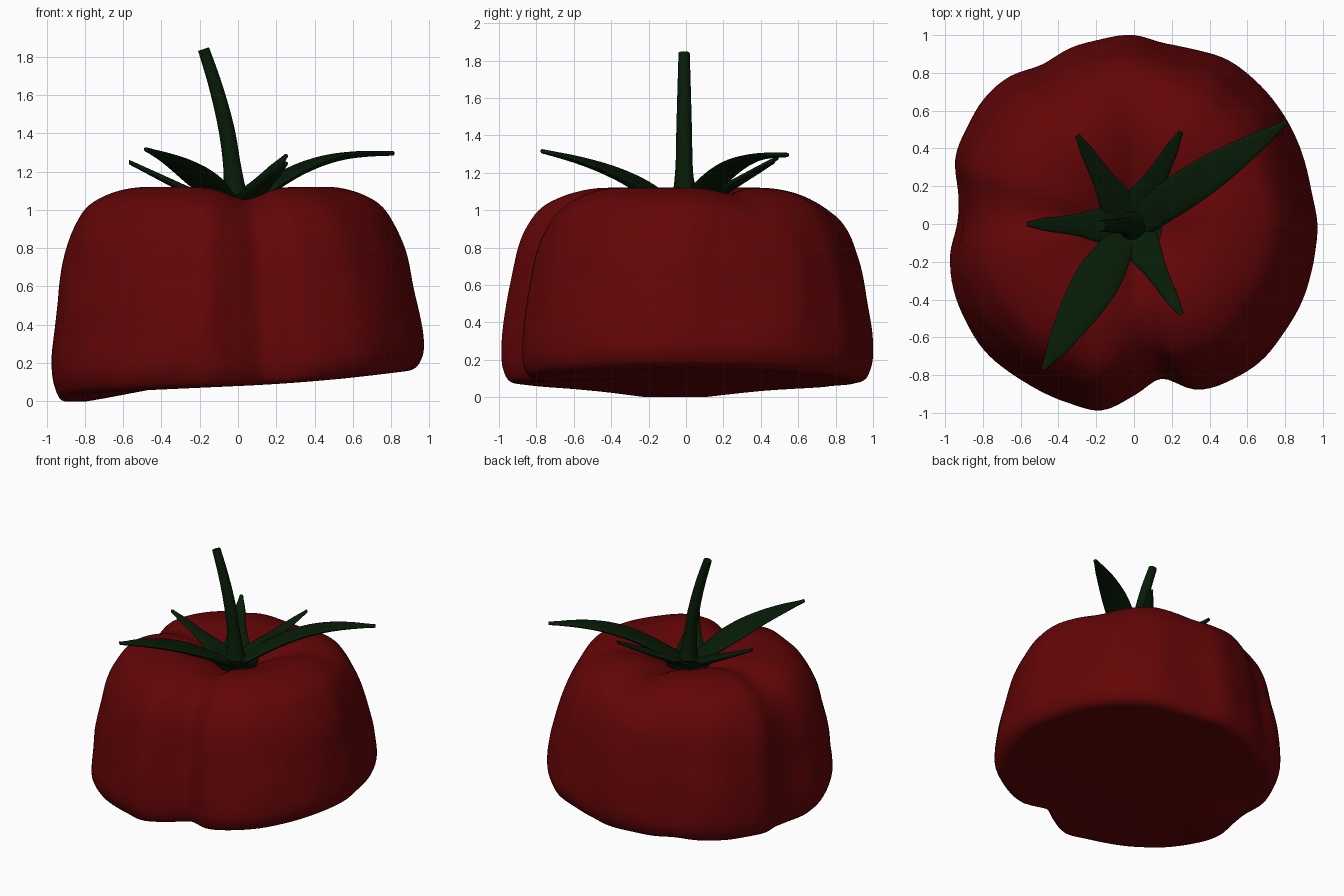
import bpy, bmesh, math
from mathutils import Vector, noise

if "Cube" in bpy.data.objects:
    bpy.data.objects.remove(bpy.data.objects["Cube"])

def material(name, rgb):
    m = bpy.data.materials.new(name)
    m.diffuse_color = (*rgb, 1)
    m.use_nodes = True
    m.node_tree.nodes["Principled BSDF"].inputs["Base Color"].default_value = m.diffuse_color
    return m

RED = material("tomato_red", (0.125, 0.0015, 0.002))
GREEN = material("leaf_green", (0.002, 0.011, 0.002))

def catmull(p, u, closed=False):
    """Smooth interpolation of a list of floats or vectors at position u."""
    n = len(p)
    i = math.floor(u)
    if not closed:
        i = min(max(i, 0), n - 2)
    f = u - i
    at = (lambda k: p[k % n]) if closed else (lambda k: p[min(max(k, 0), n - 1)])
    a, b, c, d = at(i - 1), at(i), at(i + 1), at(i + 2)
    return (b * 2 + (c - a) * f + (a * 2 - b * 5 + c * 4 - d) * f * f
            + (b * 3 - a - c * 3 + d) * f ** 3) * 0.5

def clamp(v):
    return max(0, min(1, v))

def loft(name, rings, mat, angle=60):
    """Skin closed rings of points, capping both ends."""
    bm = bmesh.new()
    vr = [[bm.verts.new(p) for p in r] for r in rings]
    n = len(vr[0])
    for a, b in zip(vr, vr[1:]):
        for j in range(n):
            k = (j + 1) % n
            bm.faces.new((a[j], a[k], b[k], b[j]))
    for r in (vr[0], vr[-1]):
        bm.faces.new(r)
    bmesh.ops.recalc_face_normals(bm, faces=bm.faces)
    me = bpy.data.meshes.new(name)
    bm.to_mesh(me)
    bm.free()
    me.materials.append(mat)
    ob = bpy.data.objects.new(name, me)
    bpy.context.collection.objects.link(ob)
    bpy.ops.object.select_all(action='DESELECT')
    ob.select_set(True)
    bpy.context.view_layer.objects.active = ob
    bpy.ops.object.shade_smooth_by_angle(angle=math.radians(angle))
    return ob

# Fruit: lobed outline (radius every 10 degrees) swept along a squat profile
outline = [.97, .95, .955, .97, .99, .99, .995, .975, .975, 1.0, .99, .99,
           .975, 1.025, 1.03, 1.025, 1.01, .945, .935, .985, 1.02, 1.035, 1.035, 1.025,
           1.01, 1.005, 1.005, .91, .83, .935, .965, .985, .985, .98, .975, .975]
profile = [Vector(p) for p in [
    (.01, .95), (.1, .98), (.2, 1.04), (.35, 1.10), (.5, 1.12), (.65, 1.095),
    (.78, 1.03), (.86, .93), (.91, .81), (.95, .62), (.98, .42), (1, .25),
    (.99, .15), (.94, .085), (.8, .085), (.4, .095), (.01, .095)]]

def bump(deg, centre, width):
    d = (deg - centre + 180) % 360 - 180
    return math.exp(-(d / width) ** 2)

rings = []
STEPS, SIDES = 80, 144
for i in range(STEPS + 1):
    s, h = catmull(profile, i / STEPS * (len(profile) - 1))
    ring = []
    for j in range(SIDES):
        deg = 360 * j / SIDES
        a = math.radians(deg)
        w = min(1, s / .6)
        r = s * (1 + (catmull(outline, deg / 10, True) - 1) * w)
        # rounder shoulders on the diagonals
        r *= 1 - .035 * math.sin(2 * a) ** 2 * clamp((h - .45) / .5) * w
        x, y = r * math.cos(a), r * math.sin(a)
        # grooves running over the shoulders
        top = clamp((h - .7) / .35) * min(1, s / .35)
        dip = (.065 * bump(deg, 277, 16) + .055 * bump(deg, 88, 16)
               + .04 * bump(deg, 175, 12) + .03 * bump(deg, 30, 14))
        z = h - dip * top
        # slanted base: high on the right, one low foot on the left
        lift = .045 * x + .05 * max(x, 0) ** 2
        lift -= .05 * math.exp(-((y + .05) / .35) ** 2) * clamp((-x - .35) / .45)
        z += lift * max(0, 1 - max(0, h - .1) / .5)
        x -= .03 * (h - .25) * min(1, s)
        k = 1 + .012 * noise.noise(Vector((x, y, z)) * 4) * w
        ring.append((x * k, y * k, max(z, 0)))
    rings.append(ring)
loft("tomato_body", rings, RED)

# Stem: tapering bent tube with a flared foot
path = [Vector(p) for p in [(-.01, -.01, .95), (-.015, -.01, 1.07), (-.03, -.01, 1.22),
                            (-.06, -.01, 1.42), (-.115, -.01, 1.64), (-.18, -.01, 1.84)]]
radii = [.11, .066, .047, .042, .036, .03]
rings = []
for i in range(31):
    u = i / 6
    c, r = catmull(path, u), catmull(radii, u)
    t = (catmull(path, min(u + .05, 5)) - catmull(path, max(u - .05, 0))).normalized()
    e1 = Vector((0, 1, 0))
    e2 = t.cross(e1)
    rings.append([c + (e1 * math.cos(q) + e2 * math.sin(q)) * r
                  for q in [math.tau * k / 20 for k in range(20)]])
loft("stem", rings, GREEN, 50)

# Sepals: pointed, arching leaves (tip position, half width, arch height)
sepals = [((.81, .54, 1.295), .10, .10), ((.25, .49, 1.28), .06, .0),
          ((-.30, .47, 1.26), .06, .0), ((-.57, 0, 1.25), .06, .0),
          ((-.48, -.77, 1.315), .12, .05), ((.25, -.48, 1.24), .06, .0)]
for n, (tip, hw, arch) in enumerate(sepals):
    root, tip = Vector((-.02, -.01, .98)), Vector(tip)
    span = tip - root
    side = Vector((-span.y, span.x, 0)).normalized()
    wid = [.09, .095, hw, hw * .95, hw * .75, hw * .48, .014]
    if hw < .08:
        wid = [.10, .10, .085, .06, .046, .034, .013]
    rings = []
    for i in range(29):
        t = i / 28
        c = root + span * t + Vector((0, 0, arch * math.sin(math.pi * t)))
        w = catmull(wid, t * 6)
        th = .034 * (1 - .65 * t)
        # curled lens cross-section
        rings.append([c + side * (w * math.cos(q))
                      + Vector((0, 0, th * math.sin(q) + .12 * w * math.cos(q) ** 2))
                      for q in [math.tau * k / 16 for k in range(16)]])
    loft(f"sepal_{n + 1}", rings, GREEN)

# Crown: shallow web joining the sepals
rings = []
for r, z in [(.01, 1.01), (.08, 1.02), (.13, 1.03), (.17, 1.045), (.165, 1.01), (.08, .96), (.01, .94)]:
    rings.append([(-.02 + r * math.cos(q), -.01 + r * math.sin(q), z)
                  for q in [math.tau * k / 36 for k in range(36)]])
loft("crown", rings, GREEN)
